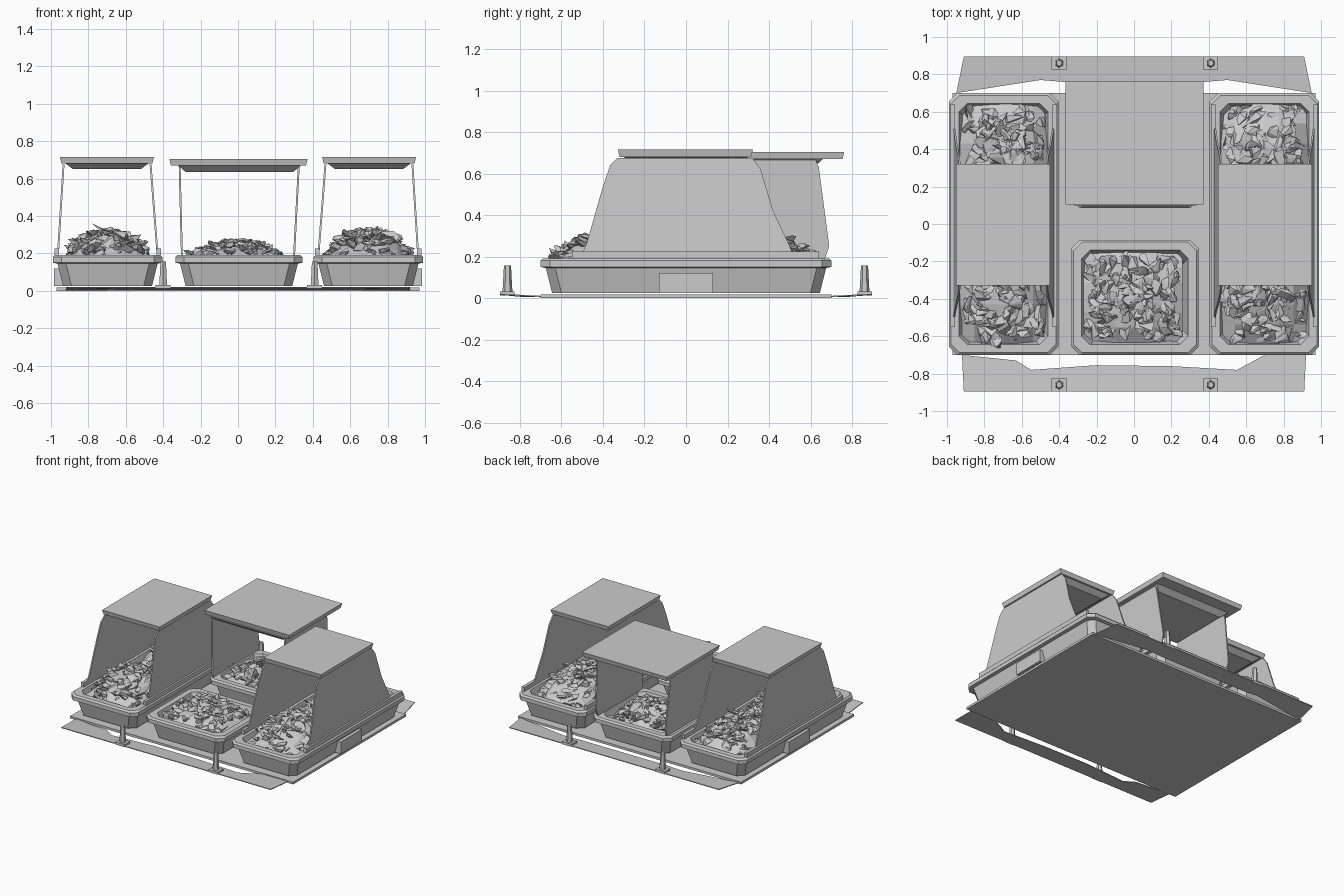
import bpy, bmesh, math, random
from mathutils import Vector, Matrix

if "Cube" in bpy.data.objects:
    bpy.data.objects.remove(bpy.data.objects["Cube"])

random.seed(7)


def finish(name, bm):
    bmesh.ops.recalc_face_normals(bm, faces=bm.faces)
    me = bpy.data.meshes.new(name)
    bm.to_mesh(me)
    bm.free()
    ob = bpy.data.objects.new(name, me)
    bpy.context.collection.objects.link(ob)
    return ob


def box(name, x0, x1, y0, y1, z0, z1, taper=0.0):
    """Box whose bottom is inset by taper."""
    bm = bmesh.new()
    bmesh.ops.create_cube(bm, size=1)
    for v in bm.verts:
        t = taper if v.co.z < 0 else 0
        v.co = Vector((x1 - t if v.co.x > 0 else x0 + t,
                       y1 - t if v.co.y > 0 else y0 + t,
                       z1 if v.co.z > 0 else z0))
    return finish(name, bm)


def prism(name, pts, offset):
    """Closed slab from a 3D outline pushed along offset."""
    bm = bmesh.new()
    f = bm.faces.new([bm.verts.new(p) for p in pts])
    r = bmesh.ops.extrude_face_region(bm, geom=[f])
    vs = [g for g in r["geom"] if isinstance(g, bmesh.types.BMVert)]
    bmesh.ops.translate(bm, vec=offset, verts=vs)
    return finish(name, bm)


def bin_tray(name, x0, x1, y0, y1):
    """Hollow tub with a rolled rim, lofted from chamfered rectangles."""
    profile = [(0.055, 0.025), (0.025, 0.145), (0.0, 0.15), (0.0, 0.18),
               (0.012, 0.192), (0.055, 0.192), (0.085, 0.10)]
    bm = bmesh.new()
    rings = []
    for inset, z in profile:
        a, b, c, d = x0 + inset, x1 - inset, y0 + inset, y1 - inset
        k = 0.045
        pts = [(a + k, c), (b - k, c), (b, c + k), (b, d - k),
               (b - k, d), (a + k, d), (a, d - k), (a, c + k)]
        rings.append([bm.verts.new((x, y, z)) for x, y in pts])
    for lo, hi in zip(rings, rings[1:]):
        for i in range(8):
            j = (i + 1) % 8
            bm.faces.new((lo[i], lo[j], hi[j], hi[i]))
    bm.faces.new(rings[0])
    bm.faces.new(rings[-1])
    return finish(name, bm)


def food_heap(name, cx, cy, rx, ry, peak, count):
    """Mound of angular leaves and chunks."""
    bm = bmesh.new()
    for _ in range(count):
        u, v = random.uniform(-1, 1), random.uniform(-1, 1)
        dome = max(0.0, 1 - 0.75 * (abs(u) ** 2.5 + abs(v) ** 2.5))
        z = 0.165 + (peak - 0.195) * dome * random.uniform(0.75, 1.0)
        rot = Matrix.Rotation(random.uniform(0, 6.28), 4, 'Z') @ \
            Matrix.Rotation(random.uniform(-0.8, 0.8), 4, 'X') @ \
            Matrix.Rotation(random.uniform(-0.6, 0.6), 4, 'Y')
        s = random.uniform(0.035, 0.06)
        mat = Matrix.Translation((cx + u * (rx - 0.035), cy + v * (ry - 0.035), z)) @ rot @ \
            Matrix.Diagonal((s * 1.2, s * 0.75, s * 0.4, 1))
        vs = [bm.verts.new(mat @ (Vector([random.gauss(0, 1) for _ in range(3)]).normalized()))
              for _ in range(9)]
        r = bmesh.ops.convex_hull(bm, input=vs)
        junk = [g for g in r["geom_interior"] if isinstance(g, bmesh.types.BMVert)]
        bmesh.ops.delete(bm, geom=junk, context='VERTS')
    # packed bed under the loose pieces
    r = bmesh.ops.create_grid(bm, x_segments=6, y_segments=6, size=1)
    for v in r["verts"]:
        u, w = v.co.x, v.co.y
        dome = max(0.0, 1 - 0.75 * (abs(u) ** 2.5 + abs(w) ** 2.5))
        v.co = Vector((cx + u * rx, cy + w * ry,
                       0.13 + (peak - 0.19) * dome + random.uniform(0, 0.015)))
    return finish(name, bm)


def side_panel(name, xb, xt, outline, thick):
    """Leaning cover wall: x runs from xb at the rim to xt under the roof."""
    pts = [(xb + (xt - xb) * (z - 0.19) / 0.48, y, z) for y, z in outline]
    return prism(name, pts, Vector((thick, 0, 0)))


# ground sheet
box("base_sheet", -0.97, 0.97, -0.70, 0.70, 0.0, 0.018)

# front and back apron strips with wavy inner edges
back_edge = [(0.95, 0.70), (0.50, 0.77), (0.38, 0.76), (-0.38, 0.76), (-0.50, 0.77), (-0.95, 0.70)]
front_edge = [(0.92, -0.70), (0.70, -0.70), (0.55, -0.78), (0.20, -0.76), (-0.20, -0.755),
              (-0.55, -0.78), (-0.63, -0.73), (-0.92, -0.70)]
for name, edge, y in (("back_apron", back_edge, 0.895), ("front_apron", front_edge, -0.895)):
    outline = [(a, b, 0.005) for a, b in edge] + [(-0.91, y, 0.015), (0.91, y, 0.015)]
    prism(name, outline, Vector((0, 0, 0.006)))

# short support posts on square feet
for sx in (-0.40, 0.41):
    for sy in (-0.86, 0.86):
        box("post_foot", sx - 0.04, sx + 0.04, sy - 0.035, sy + 0.035, 0.012, 0.032)
        bm = bmesh.new()
        bmesh.ops.create_cone(bm, cap_ends=True, segments=6, radius1=0.024, radius2=0.017,
                              depth=0.13, matrix=Matrix.Translation((sx, sy, 0.092)))
        finish("post", bm)

# long side bins with full covers
wall = [(-0.51, 0.195), (-0.48, 0.26), (-0.40, 0.54), (-0.365, 0.64), (-0.33, 0.675),
        (0.32, 0.675), (0.36, 0.62), (0.42, 0.42), (0.50, 0.25), (0.52, 0.195)]
for s, side in ((-1, "left"), (1, "right")):
    xs = sorted((s * 0.405, s * 0.99))
    bin_tray(side + "_bin", xs[0], xs[1], -0.70, 0.70)
    xs = sorted((s * 0.45, s * 0.952))
    box(side + "_roof", xs[0], xs[1], -0.328, 0.322, 0.68, 0.715, 0.008)
    box(side + "_roof_lining", xs[0] + 0.03, xs[1] - 0.03, -0.30, 0.30, 0.65, 0.68, 0.04)
    side_panel(side + "_outer_wall", s * 0.968, s * 0.938, wall, -s * 0.01)
    side_panel(side + "_inner_wall", s * 0.425, s * 0.462, wall, s * 0.01)
    # wall foot rails along the rim
    for xr in (0.968, 0.425):
        box(side + "_rail", s * xr - 0.012, s * xr + 0.012, -0.55, 0.64, 0.19, 0.225)
    # label pocket on the outer flank
    xs = sorted((s * 0.93, s * 0.985))
    box(side + "_label_pocket", xs[0], xs[1], -0.13, 0.13, 0.025, 0.12)
    for cy, end in ((-0.325, "front"), (0.325, "back")):
        food_heap(side + "_" + end + "_food", s * 0.697, cy, 0.235, 0.32, 0.35, 150)

# two centre bins; the back one is covered
for y0, y1, end in ((-0.70, -0.085, "front"), (0.085, 0.70, "back")):
    bin_tray("centre_" + end + "_bin", -0.335, 0.345, y0, y1)
    food_heap("centre_" + end + "_food", -0.01, (y0 + y1) / 2, 0.27, 0.24, 0.29, 130)

box("centre_roof", -0.367, 0.372, 0.105, 0.762, 0.67, 0.705, 0.008)
box("centre_roof_lining", -0.32, 0.335, 0.10, 0.66, 0.635, 0.67, 0.04)
centre_wall = [(0.11, 0.19), (0.67, 0.19), (0.69, 0.25), (0.64, 0.63), (0.62, 0.675), (0.12, 0.675)]
side_panel("centre_left_wall", -0.305, -0.317, centre_wall, 0.01)
side_panel("centre_right_wall", 0.305, 0.330, centre_wall, -0.01)
